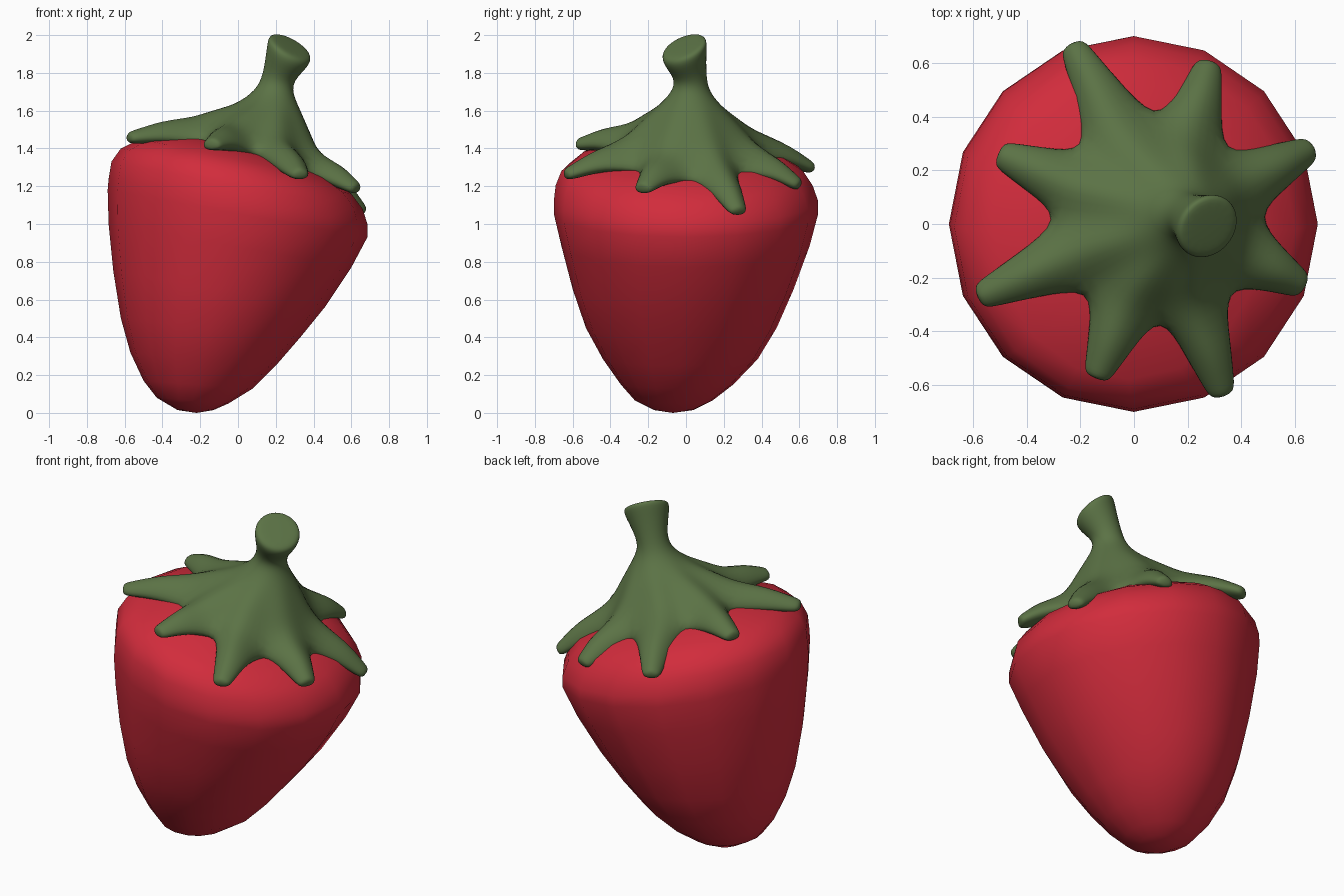
import bpy, bmesh, math
from mathutils import Vector

if "Cube" in bpy.data.objects:
    bpy.data.objects.remove(bpy.data.objects["Cube"])


def finish(name, bm, color, subdiv=0):
    bmesh.ops.recalc_face_normals(bm, faces=bm.faces[:])
    for f in bm.faces:
        f.smooth = True
    me = bpy.data.meshes.new(name)
    bm.to_mesh(me)
    bm.free()
    ob = bpy.data.objects.new(name, me)
    bpy.context.collection.objects.link(ob)
    mat = bpy.data.materials.new(name + "_colour")
    mat.diffuse_color = (*color, 1)
    mat.use_nodes = True
    mat.node_tree.nodes["Principled BSDF"].inputs["Base Color"].default_value = mat.diffuse_color
    me.materials.append(mat)
    if subdiv:
        mod = ob.modifiers.new("smooth", 'SUBSURF')
        mod.levels = mod.render_levels = subdiv
    return ob


def bridge(bm, a, b):
    n = len(a)
    for i in range(n):
        j = (i + 1) % n
        bm.faces.new((a[i], a[j], b[j], b[i]))


# Berry: leaning 16-sided rings, each (left x, left z, right x, right z, y min, y max)
rings = [
    (-0.32, 0.015, -0.13, 0.015, -0.17, 0.04),
    (-0.43, 0.08, -0.05, 0.05, -0.27, 0.14),
    (-0.50, 0.17, 0.08, 0.13, -0.345, 0.25),
    (-0.57, 0.32, 0.20, 0.25, -0.44, 0.38),
    (-0.62, 0.50, 0.33, 0.40, -0.53, 0.48),
    (-0.66, 0.75, 0.46, 0.56, -0.60, 0.57),
    (-0.685, 1.00, 0.60, 0.77, -0.66, 0.655),
    (-0.69, 1.18, 0.685, 0.93, -0.70, 0.70),
    (-0.685, 1.24, 0.685, 1.00, -0.70, 0.70),
    (-0.67, 1.33, 0.66, 1.08, -0.69, 0.67),
    (-0.62, 1.40, 0.60, 1.16, -0.66, 0.62),
    (-0.52, 1.45, 0.48, 1.24, -0.58, 0.52),
    (-0.27, 1.475, 0.25, 1.36, -0.30, 0.26),
]
bm = bmesh.new()
prev = None
for lx, lz, rx, rz, y0, y1 in rings:
    ring = []
    for k in range(16):
        a = math.tau * k / 16
        c, s = math.cos(a), math.sin(a)
        ring.append(bm.verts.new(((lx + rx) / 2 + c * (rx - lx) / 2,
                                  (y0 + y1) / 2 + s * (y1 - y0) / 2,
                                  (lz + rz) / 2 + c * (rz - lz) / 2)))
    if prev:
        bridge(bm, prev, ring)
    else:
        tip = bm.verts.new((-0.22, -0.07, 0))
        for k in range(16):
            bm.faces.new((tip, ring[(k + 1) % 16], ring[k]))
    prev = ring
top = bm.verts.new((0, 0, 1.43))
for k in range(16):
    bm.faces.new((top, prev[k], prev[(k + 1) % 16]))
finish("berry", bm, (0.64, 0.025, 0.045))

# Leafy cap: leaf tips and the notches between them, counter-clockwise from +x
tips = [Vector(p) for p in (
    (0.66, 0.28, 1.07), (0.28, 0.60, 1.21), (-0.23, 0.665, 1.30), (-0.50, 0.26, 1.455),
    (-0.575, -0.27, 1.46), (-0.14, -0.57, 1.425), (0.33, -0.635, 1.265), (0.63, -0.23, 1.19))]
notches = [Vector(p) for p in (
    (0.46, 0.03, 1.28), (0.33, 0.26, 1.31), (0.08, 0.39, 1.39), (-0.18, 0.27, 1.46),
    (-0.27, 0.02, 1.50), (-0.16, -0.24, 1.47), (0.10, -0.34, 1.42), (0.34, -0.24, 1.33))]


def stem_ring(center, radius, normal):
    c, n = Vector(center), Vector(normal).normalized()
    u = Vector((1, 0, 0))
    u = (u - n * u.dot(n)).normalized()
    v = n.cross(u)
    return [c + radius * (u * math.cos(math.tau * k / 16) + v * math.sin(math.tau * k / 16))
            for k in range(16)]


cut = (0.45, -0.35, 0.8)
loops = [stem_ring((0.28, -0.01, 1.947), 0.09, cut),
         stem_ring((0.277, -0.01, 1.938), 0.132, cut),
         stem_ring((0.262, -0.005, 1.89), 0.125, cut),
         stem_ring((0.215, 0.025, 1.775), 0.083, (0.2, -0.1, 1)),
         stem_ring((0.19, 0.025, 1.70), 0.10, (0.05, 0, 1)),
         stem_ring((0.16, 0.02, 1.625), 0.17, (0.08, 0, 1))]
base = []
for i in range(8):
    ridge = (notches[i] + notches[(i + 1) % 8]) / 2
    base += [notches[i], ridge.lerp(tips[i], 0.1) + Vector((0, 0, 0.12))]
loops.append([p.lerp(q, 0.5) + Vector((0, 0, 0.005)) for p, q in zip(loops[-1], base)])
loops.append(base)

bm = bmesh.new()
vloops = [[bm.verts.new(p) for p in lp] for lp in loops]
for a, b in zip(vloops, vloops[1:]):
    bridge(bm, a, b)
bm.faces.new(vloops[0])
rim = vloops[-1]
under = [bm.verts.new(p.co - Vector((0, 0, 0.08 if k % 2 == 0 else 0.18)))
         for k, p in enumerate(rim)]
bm.faces.new(under)

# Leaves: six-point sections continued from the rim out to each tip
for i in range(8):
    a, r, b = 2 * i, 2 * i + 1, (2 * i + 2) % 16
    loop = [rim[a], rim[r], rim[b], under[b], under[r], under[a]]
    start = (notches[i] + notches[(i + 1) % 8]) / 2
    d = (tips[i] - start).normalized()
    side = Vector((-d.y, d.x, 0)).normalized()
    up = d.cross(side)
    # fraction along the leaf, half width, height above and depth below the centre line
    for t, w, h, low in ((0.5, 0.092, 0.10, 0.05), (0.9, 0.06, 0.048, 0.042),
                         (1.03, 0.045, 0.035, 0.035)):
        m = start.lerp(tips[i], t)
        pts = [(-w, 0.25 * h), (0, h), (w, 0.25 * h), (w, -0.7 * low), (0, -low), (-w, -0.7 * low)]
        sec = [bm.verts.new(m + side * x + up * y) for x, y in pts]
        bridge(bm, loop, sec)
        loop = sec
    bm.faces.new(loop)
finish("leafy_cap_and_stem", bm, (0.105, 0.17, 0.06), 2)
